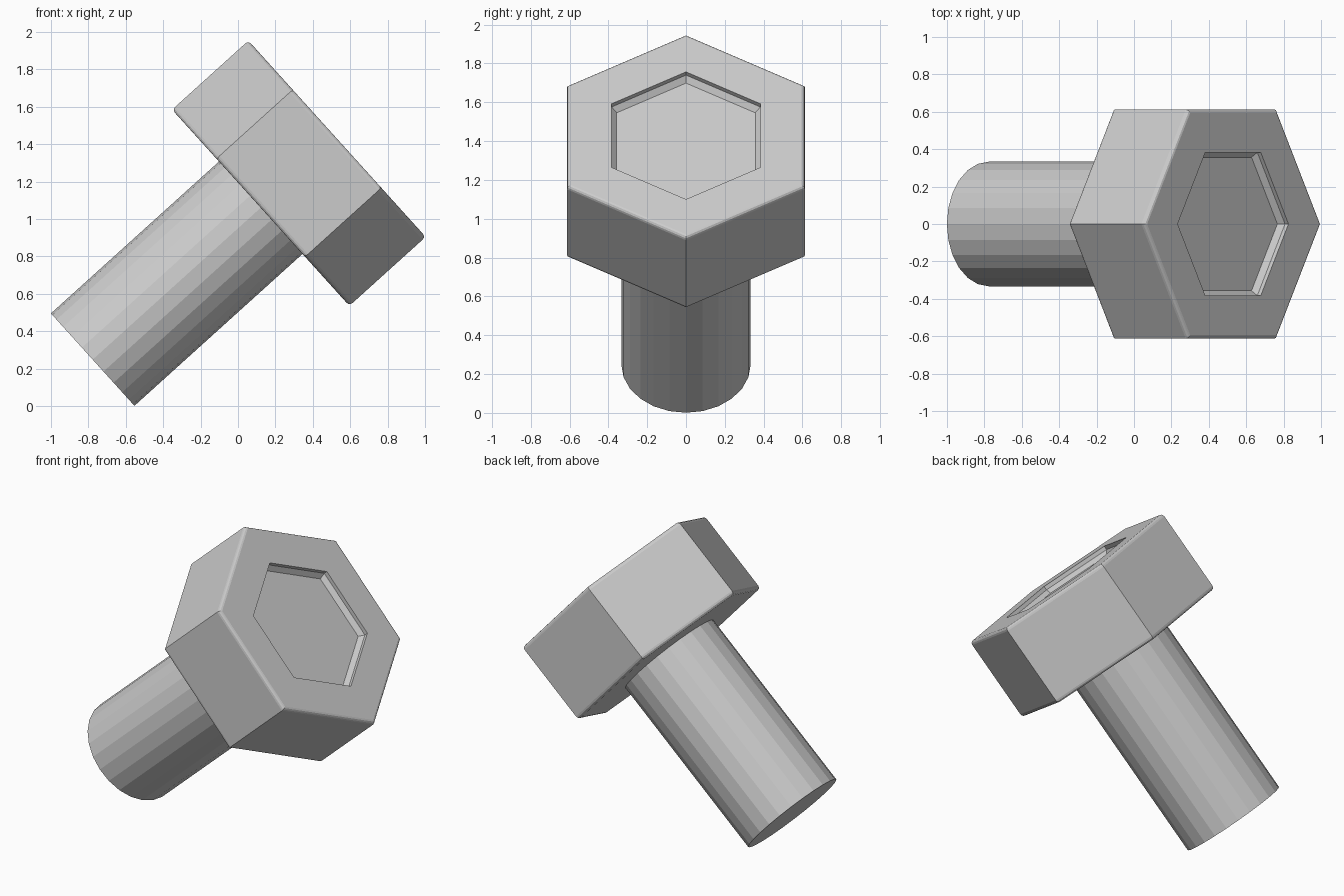
import bpy, bmesh, math
from mathutils import Matrix

if "Cube" in bpy.data.objects:
    bpy.data.objects.remove(bpy.data.objects["Cube"])

TILT = math.radians(47.9)          # bolt axis leans from +z towards +x
PLACE = Matrix.Translation((-0.777, 0, 0.248)) @ Matrix.Rotation(TILT, 4, 'Y')


def turned(name, profile, sides):
    """Loft regular polygons through (radius, height) pairs and cap both ends."""
    bm = bmesh.new()
    rings = []
    for r, h in profile:
        rings.append([bm.verts.new((r * math.cos(2 * math.pi * i / sides),
                                    r * math.sin(2 * math.pi * i / sides), h))
                      for i in range(sides)])
    for a, b in zip(rings, rings[1:]):
        for i in range(sides):
            j = (i + 1) % sides
            bm.faces.new((a[i], a[j], b[j], b[i]))
    bm.faces.new(rings[0][::-1])
    bm.faces.new(rings[-1])
    bmesh.ops.recalc_face_normals(bm, faces=bm.faces)
    mesh = bpy.data.meshes.new(name)
    bm.to_mesh(mesh)
    bm.free()
    obj = bpy.data.objects.new(name, mesh)
    obj.matrix_world = PLACE
    bpy.context.collection.objects.link(obj)
    return obj


BOTTOM, TOP, R, B = 1.211, 1.761, 0.707, 0.022

# Rounded rim of the head, as a quarter arc
arc = [(B * (1 - math.cos(a)), B * (1 - math.sin(a)))
       for a in (math.pi / 2 * k / 3 for k in range(4))]
lower = [(R - dr, BOTTOM + dh) for dr, dh in reversed(arc)]
upper = [(R - dr, TOP - dh) for dr, dh in arc]

# Shallow hexagonal recess: straight wall, chamfer, floor
recess = [(0.442, TOP), (0.442, TOP - 0.025), (0.412, TOP - 0.053)]

turned("hex_head", lower + upper + recess, 6)

# Plain round shank
turned("shank", [(0.333, 0), (0.333, BOTTOM + 0.01)], 24)
